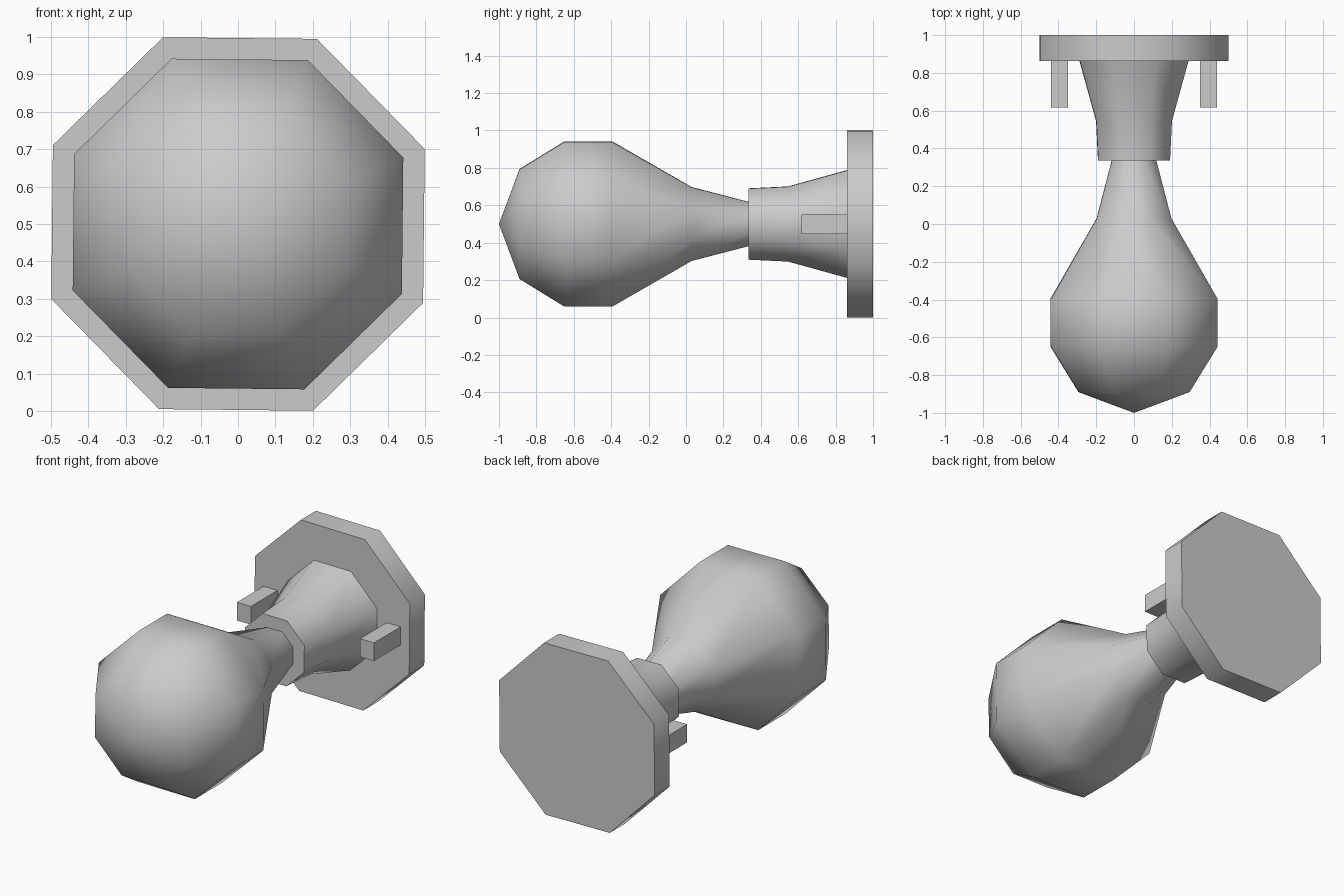
import bpy, bmesh, math

if "Cube" in bpy.data.objects:
    bpy.data.objects.remove(bpy.data.objects["Cube"])

SIDES = 8
CZ = 0.5                      # height of the long axis
TWIST = math.radians(-0.6)    # slight roll of the octagon


def smooth(ob, angle):
    bpy.ops.object.select_all(action='DESELECT')
    ob.select_set(True)
    bpy.context.view_layer.objects.active = ob
    bpy.ops.object.shade_smooth_by_angle(angle=math.radians(angle))


def make_object(name, bm, angle):
    bmesh.ops.recalc_face_normals(bm, faces=bm.faces)
    me = bpy.data.meshes.new(name)
    bm.to_mesh(me)
    bm.free()
    ob = bpy.data.objects.new(name, me)
    bpy.context.collection.objects.link(ob)
    smooth(ob, angle)
    return ob


def lathe(name, profile, angle=60):
    """Octagonal lathe along y; profile is (y, flat-to-centre distance)."""
    bm = bmesh.new()
    rings = []
    for y, r in profile:
        if r == 0:
            rings.append([bm.verts.new((0, y, CZ))] * SIDES)
            continue
        big = r / math.cos(math.pi / SIDES)
        ring = []
        for i in range(SIDES):
            a = 2 * math.pi * (i + 0.5) / SIDES + TWIST
            ring.append(bm.verts.new((big * math.cos(a), y, CZ + big * math.sin(a))))
        rings.append(ring)
    for a, b in zip(rings, rings[1:]):
        for i in range(SIDES):
            j = (i + 1) % SIDES
            quad = list(dict.fromkeys((a[i], a[j], b[j], b[i])))
            bm.faces.new(quad)
    for ring in (rings[0], rings[-1]):
        if len(set(ring)) > 2:
            bm.faces.new(ring)
    return make_object(name, bm, angle)


# Glass bulb with its tapering neck
lathe("bulb", [(-1.0, 0), (-0.89, 0.293), (-0.65, 0.44), (-0.395, 0.44),
               (0.03, 0.197), (0.335, 0.118)])

# Flared socket
lathe("socket", [(0.335, 0.19), (0.545, 0.20), (0.865, 0.288)])

# Mounting plate
lathe("base_plate", [(0.862, 0.497), (1.0, 0.497)])

# Pair of side pegs on the plate
for side, label in ((-1, "left"), (1, "right")):
    bm = bmesh.new()
    bmesh.ops.create_cube(bm, size=1)
    bmesh.ops.scale(bm, vec=(0.09, 0.25, 0.105), verts=bm.verts)
    bmesh.ops.translate(bm, vec=(side * 0.395, 0.743, CZ - 0.002), verts=bm.verts)
    make_object(label + "_peg", bm, 30)
